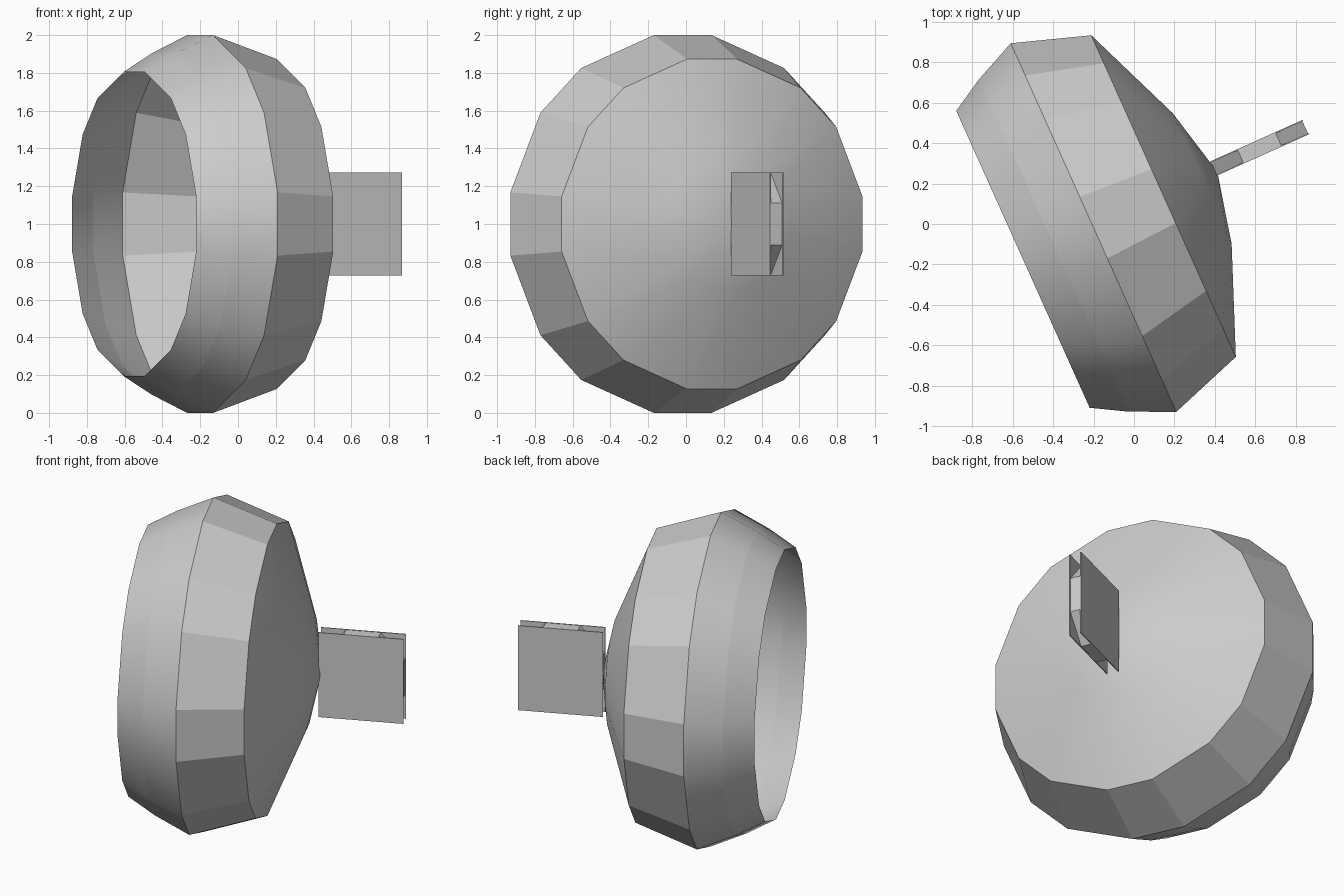
import bpy, bmesh, math
from mathutils import Matrix, Vector

if "Cube" in bpy.data.objects:
    bpy.data.objects.remove(bpy.data.objects["Cube"])

grey = bpy.data.materials.new("plain_grey")
grey.diffuse_color = (0.6, 0.6, 0.6, 1)
grey.use_nodes = True
grey.node_tree.nodes["Principled BSDF"].inputs["Base Color"].default_value = grey.diffuse_color

# whole model is built along local X, then turned about z
TURN = Matrix.Rotation(math.radians(24.2), 4, 'Z') @ Matrix.Translation((0, 0.066, 1))


def finish(name, bm, angle=None):
    bm.transform(TURN)
    me = bpy.data.meshes.new(name)
    bm.to_mesh(me)
    bm.free()
    ob = bpy.data.objects.new(name, me)
    bpy.context.collection.objects.link(ob)
    me.materials.append(grey)
    if angle:
        bpy.ops.object.select_all(action='DESELECT')
        ob.select_set(True)
        bpy.context.view_layer.objects.active = ob
        bpy.ops.object.shade_smooth_by_angle(angle=math.radians(angle))
    return ob


# sixteen rim directions: narrow panels on the 45 degree axes, wide ones between
HALF = 9.5
ANGLES = [math.radians(45 * k + s * HALF) for k in range(8) for s in (-1, 1)]


def shell(name, profile, tip=None, angle=20):
    bm = bmesh.new()
    rings = [[bm.verts.new((a, r * math.cos(t), r * math.sin(t))) for t in ANGLES]
             for a, r in profile]
    n = len(ANGLES)
    for r0, r1 in zip(rings, rings[1:]):
        for i in range(n):
            j = (i + 1) % n
            bm.faces.new((r0[i], r0[j], r1[j], r1[i]))
    if tip is not None:
        v = bm.verts.new((tip, 0, 0))
        for i in range(n):
            bm.faces.new((rings[-1][i], rings[-1][(i + 1) % n], v))
    bmesh.ops.recalc_face_normals(bm, faces=bm.faces)
    if sum(f.normal.dot(Vector((0, f.calc_center_median().y, f.calc_center_median().z)))
           for f in bm.faces) < 0:
        bmesh.ops.reverse_faces(bm, faces=bm.faces)
    return finish(name, bm, angle)


# open rim, panelled bowl and shallow cone hub
shell("rim_band", [(-0.573, 0.817), (-0.405, 0.915)], angle=30)
shell("panelled_bowl", [(-0.405, 0.915), (-0.19, 1.014), (0.19, 0.885), (0.40, 0.36)],
      tip=0.482, angle=21)

# two thin square plates
for name, b in (("front_plate", -0.013), ("back_plate", 0.059)):
    bm = bmesh.new()
    bmesh.ops.create_cube(bm, size=1, matrix=Matrix.Translation((0.721, b, 0))
                          @ Matrix.Diagonal((0.504, 0.006, 0.544, 1)))
    finish(name, bm)

# eight-sided drum between the plates
bm = bmesh.new()
bmesh.ops.create_cone(bm, cap_ends=True, segments=8, radius1=0.5 / math.cos(math.pi / 8),
                      radius2=0.5 / math.cos(math.pi / 8), depth=1,
                      matrix=Matrix.Translation((0.721, 0.023, 0))
                      @ Matrix.Diagonal((0.496, 0.07, 0.54, 1))
                      @ Matrix.Rotation(math.pi / 2, 4, 'X')
                      @ Matrix.Rotation(math.pi / 8, 4, 'Z'))
finish("drum", bm)
